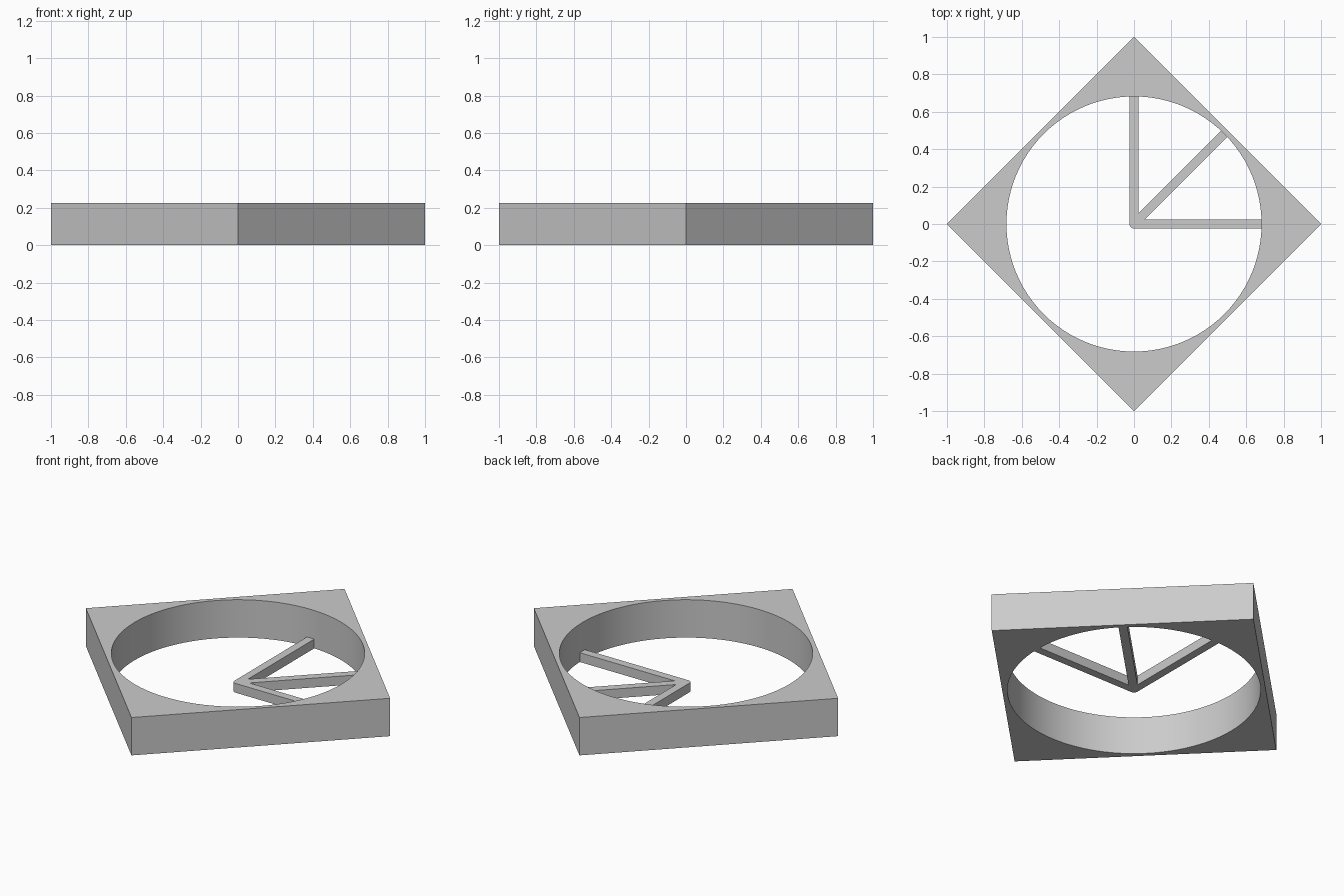
import bpy, bmesh
from math import cos, sin, pi, radians

old = bpy.data.objects.get("Cube")
if old:
    bpy.data.objects.remove(old, do_unlink=True)

HEIGHT = 0.225
HOLE = 0.682
SPOKE_HEIGHT = 0.055
HALF = 0.024
SEGMENTS = 96

grey = bpy.data.materials.new("plain grey")
grey.use_nodes = True
colour = (0.6, 0.6, 0.6, 1)
grey.diffuse_color = colour
grey.node_tree.nodes["Principled BSDF"].inputs["Base Color"].default_value = colour


def extrude_up(name, bm, height):
    """Raise flat faces into a solid and make an object of it."""
    result = bmesh.ops.extrude_face_region(bm, geom=bm.faces[:])
    top = [v for v in result["geom"] if isinstance(v, bmesh.types.BMVert)]
    bmesh.ops.translate(bm, verts=top, vec=(0, 0, height))
    bmesh.ops.recalc_face_normals(bm, faces=bm.faces[:])
    mesh = bpy.data.meshes.new(name)
    bm.to_mesh(mesh)
    bm.free()
    mesh.materials.append(grey)
    obj = bpy.data.objects.new(name, mesh)
    bpy.context.collection.objects.link(obj)
    bpy.ops.object.select_all(action="DESELECT")
    obj.select_set(True)
    bpy.context.view_layer.objects.active = obj
    bpy.ops.object.shade_smooth_by_angle(angle=radians(30))
    return obj


# Square frame, corners on the axes, with a round hole
bm = bmesh.new()
inner, outer = [], []
for i in range(SEGMENTS):
    a = 2 * pi * i / SEGMENTS
    c, s = cos(a), sin(a)
    reach = 1 / (abs(c) + abs(s))
    inner.append(bm.verts.new((HOLE * c, HOLE * s, 0)))
    outer.append(bm.verts.new((reach * c, reach * s, 0)))
for i in range(SEGMENTS):
    j = (i + 1) % SEGMENTS
    bm.faces.new((inner[i], outer[i], outer[j], inner[j]))
extrude_up("square_frame", bm, HEIGHT)

# Three low spokes fanning out from a rounded hub at the centre
points = []
for deg in (0, 45, 90):
    a = radians(deg)
    for side in (-HALF, HALF):
        points.append((HOLE * cos(a) - side * sin(a), HOLE * sin(a) + side * cos(a)))
    if deg < 90:
        crotch = a + pi / 8
        r = HALF / sin(pi / 8)
        points.append((r * cos(crotch), r * sin(crotch)))
for i in range(9):
    a = pi + pi / 2 * i / 8
    points.append((HALF * cos(a), HALF * sin(a)))
bm = bmesh.new()
bm.faces.new([bm.verts.new((x, y, 0)) for x, y in points])
extrude_up("spokes", bm, SPOKE_HEIGHT)
